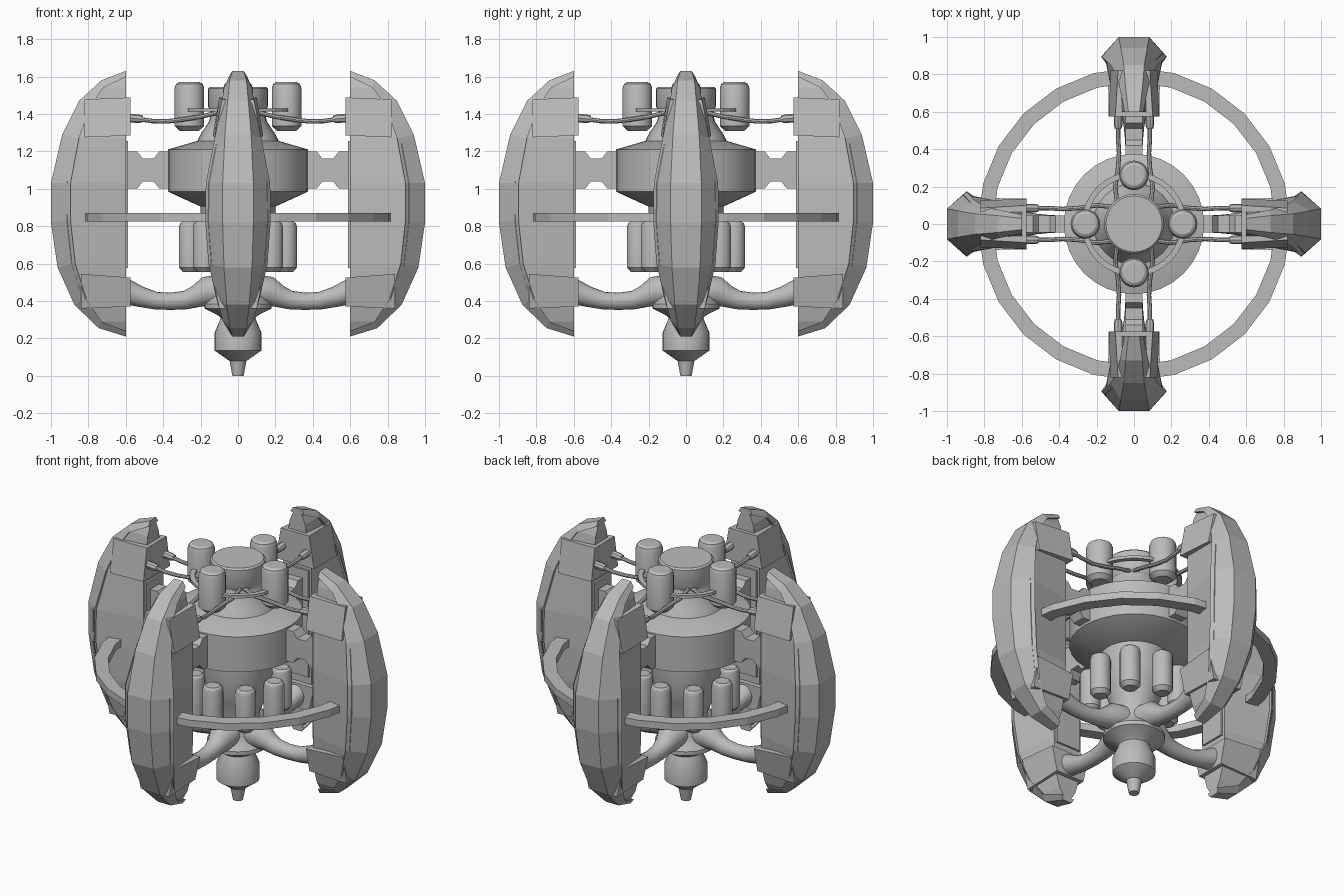
import bpy, bmesh, math
from mathutils import Vector, Matrix

if "Cube" in bpy.data.objects:
    bpy.data.objects.remove(bpy.data.objects["Cube"])

grey = bpy.data.materials.new("plain_grey")
grey.diffuse_color = (0.5, 0.5, 0.5, 1)
grey.use_nodes = True
grey.node_tree.nodes["Principled BSDF"].inputs["Base Color"].default_value = grey.diffuse_color


def loft(name, rings, closed=False, smooth=False):
    """Skin a list of equal-length point rings into a solid."""
    bm = bmesh.new()
    vs = [[bm.verts.new(p) for p in ring] for ring in rings]
    n = len(rings[0])
    for k in range(len(vs) if closed else len(vs) - 1):
        a, b = vs[k], vs[(k + 1) % len(vs)]
        for i in range(n):
            j = (i + 1) % n
            bm.faces.new((a[i], a[j], b[j], b[i]))
    if not closed:
        bm.faces.new(vs[0])
        bm.faces.new(vs[-1])
    bmesh.ops.recalc_face_normals(bm, faces=bm.faces)
    if smooth:
        for f in bm.faces:
            f.smooth = True
        for e in bm.edges:
            e.smooth = e.calc_face_angle(0) < math.radians(32)
    me = bpy.data.meshes.new(name)
    bm.to_mesh(me)
    bm.free()
    me.materials.append(grey)
    ob = bpy.data.objects.new(name, me)
    bpy.context.collection.objects.link(ob)
    return ob


def lathe(name, profile, seg=32, at=(0, 0)):
    rings = [[(at[0] + r * math.cos(2 * math.pi * i / seg),
               at[1] + r * math.sin(2 * math.pi * i / seg), z) for i in range(seg)]
             for r, z in profile]
    return loft(name, rings, smooth=True)


def tube(name, path, radii, seg=12):
    pts = [Vector(p) for p in path]
    rings = []
    for k, p in enumerate(pts):
        t = (pts[min(k + 1, len(pts) - 1)] - pts[max(k - 1, 0)]).normalized()
        u = t.cross(Vector((0, 0, 1))).normalized()
        w = u.cross(t)
        rings.append([p + radii[k] * (u * math.cos(2 * math.pi * i / seg) + w * math.sin(2 * math.pi * i / seg))
                      for i in range(seg)])
    return loft(name, rings, smooth=True)


def around(ob, count=4):
    """Repeat a part around the vertical axis."""
    for k in range(1, count):
        c = ob.copy()
        c.name = f"{ob.name}_{k + 1}"
        c.matrix_world = Matrix.Rotation(2 * math.pi * k / count, 4, 'Z')
        bpy.context.collection.objects.link(c)


def slab(name, r0, r1, inner, outer):
    """Tapered block; inner/outer = (z low, z high, half width low, half width high)."""
    def quad(r, q):
        return [(r, -q[2], q[0]), (r, q[2], q[0]), (r, q[3], q[1]), (r, -q[3], q[1])]
    return loft(name, [quad(r0, inner), quad(r1, outer)])


# central core: nozzle, hub, drum and head
lathe("nozzle_and_hub", [(.03, 0), (.045, .08), (.05, .082), (.125, .135), (.125, .23), (.092, .31),
                         (.11, .325), (.18, .36), (.18, .385), (.14, .43), (.125, .49), (.125, .56),
                         (.17, .68), (.2, .8), (.2, .93)])
lathe("core_drum", [(.19, .90), (.375, .985), (.375, 1.21), (.22, 1.255)])
lathe("core_head", [(.22, 1.25), (.2, 1.29), (.155, 1.36), (.145, 1.40), (.16, 1.44), (.16, 1.535), (.15, 1.545)])


def tank(name, x, r, z0, z1):
    return lathe(name, [(r * .65, z0), (r, z0 + .025), (r, z1 - .03), (r * .9, z1 - .01), (r * .7, z1)], 20, (x, 0))


# upper and lower tanks
around(tank("upper_tank", .26, .079, 1.31, 1.57))
around(tank("lower_tank", .255, .061, .555, .825), 8)


def hoop(name, r0, r1, z0, z1, seg):
    return loft(name, [[(r * math.cos(2 * math.pi * i / seg), r * math.sin(2 * math.pi * i / seg), z)
                        for r, z in ((r0, z0), (r1, z0), (r1, z1), (r0, z1))] for i in range(seg)], closed=True)


# large ring and the small ring joining the upper tanks
hoop("main_ring", .755, .835, .825, .87, 24)
hoop("tank_ring", .25, .28, 1.412, 1.43, 32)

# curved outer fin: outer r, z, inner r, z, spine half width, edge half width
stations = [(.60, 1.63, .60, 1.598, .03, .05), (.73, 1.58, .72, 1.54, .045, .075),
            (.85, 1.47, .79, 1.44, .055, .09), (.94, 1.29, .85, 1.27, .07, .125),
            (1.0, 1.03, .895, 1.03, .082, .172), (1.0, .82, .895, .83, .082, .175),
            (.965, .58, .87, .60, .075, .158), (.875, .38, .81, .41, .06, .115),
            (.745, .255, .73, .29, .045, .08), (.60, .21, .60, .24, .03, .05)]
around(loft("fin_shell", [[(ro, -a, zo), (ro, a, zo), (ri, b, zi), (ri, -b, zi)]
                          for ro, zo, ri, zi, a, b in stations]))

# inner body of the fin, set in slightly from the shell edge
around(loft("fin_body", [[(ri + .02, -b + .015, zi), (ri + .02, b - .015, zi),
                          (.60, min(.1, b - .02), zi), (.60, -min(.1, b - .02), zi)]
                         for ro, zo, ri, zi, a, b in stations]))
around(slab("fin_inner_plate", .588, .62, (.575, 1.255, .085, .085), (.575, 1.255, .085, .085)))

# brackets at the top and bottom of each fin
around(slab("upper_bracket", .575, .82, (1.285, 1.488, .135, .10), (1.275, 1.478, .125, .085)))
around(slab("lower_bracket", .575, .84, (.37, .525, .10, .135), (.36, .545, .10, .14)))

# arms between drum and fins, with a narrow waist
arm = [(.34, .1), (.42, .1), (.45, .062), (.51, .062), (.54, .1), (.60, .1)]
around(loft("drum_arm", [[(r, -.045, 1.1 - h), (r, .045, 1.1 - h), (r, .045, 1.1 + h), (r, -.045, 1.1 + h)]
                         for r, h in arm]))

# thick lower pipes
around(tube("lower_pipe", [(.1, 0, .455), (.17, 0, .45), (.22, 0, .425), (.28, 0, .405), (.36, 0, .398),
                           (.44, 0, .402), (.52, 0, .422), (.6, 0, .45)],
            [.085, .08, .06, .05, .046, .047, .055, .068], 16))

# thin cables with their plugs
for s, side in ((1, "left"), (-1, "right")):
    around(tube("cable_" + side, [(.54, s * .085, 1.374), (.46, s * .085, 1.362), (.38, s * .08, 1.36),
                                  (.3, s * .085, 1.37), (.2, s * .1, 1.385), (.1, s * .09, 1.41)], [.012] * 6, 8))
    around(tube("cable_plug_" + side, [(.51, s * .085, 1.372), (.53, s * .085, 1.374), (.58, s * .085, 1.378)],
                [.018, .023, .023], 8))
